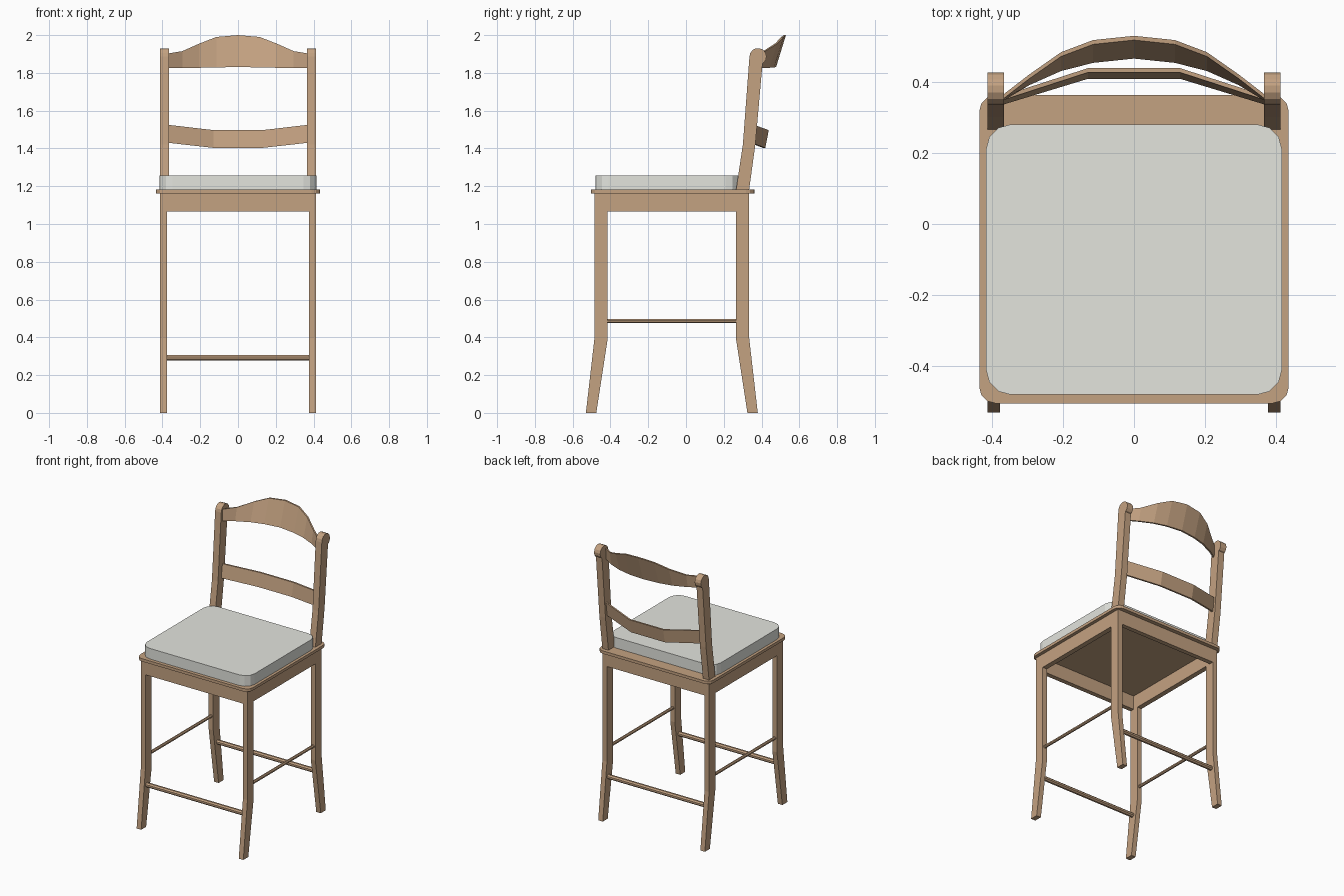
import bpy, bmesh, math
from mathutils import Vector

if "Cube" in bpy.data.objects:
    bpy.data.objects.remove(bpy.data.objects["Cube"])


def material(name, color):
    m = bpy.data.materials.new(name)
    m.diffuse_color = color
    m.use_nodes = True
    m.node_tree.nodes["Principled BSDF"].inputs["Base Color"].default_value = m.diffuse_color
    return m


WOOD = material("wood", (0.55, 0.36, 0.22, 1))
FABRIC = material("fabric", (0.77, 0.78, 0.73, 1))


def make(name, bm, mat=WOOD, mirror=False):
    bmesh.ops.recalc_face_normals(bm, faces=bm.faces)
    me = bpy.data.meshes.new(name)
    bm.to_mesh(me)
    bm.free()
    me.materials.append(mat)
    ob = bpy.data.objects.new(name, me)
    bpy.context.collection.objects.link(ob)
    if mirror:
        ob.modifiers.new("mirror", 'MIRROR').use_mirror_merge = False
    return ob


def loft(name, sections, mat=WOOD, mirror=False):
    """Skin a row of closed sections and cap both ends."""
    bm = bmesh.new()
    rings = [[bm.verts.new(p) for p in s] for s in sections]
    n = len(rings[0])
    for a, b in zip(rings, rings[1:]):
        for i in range(n):
            j = (i + 1) % n
            bm.faces.new((a[i], a[j], b[j], b[i]))
    bm.faces.new(rings[0])
    bm.faces.new(rings[-1])
    return make(name, bm, mat, mirror)


def side_prism(name, yz, x0, x1):
    """Side profile extruded across x, mirrored to the other side."""
    return loft(name, [[(x, y, z) for y, z in yz] for x in (x0, x1)], mirror=True)


def box(name, lo, hi, mirror=False):
    corners = [(lo[0], lo[1]), (hi[0], lo[1]), (hi[0], hi[1]), (lo[0], hi[1])]
    return loft(name, [[(x, y, z) for x, y in corners] for z in (lo[2], hi[2])],
                mirror=mirror)


def rounded_slab(name, x, y0, y1, z0, z1, r, seg, mat):
    pts = []
    for k, (cx, cy) in enumerate([(x - r, y1 - r), (r - x, y1 - r),
                                  (r - x, y0 + r), (x - r, y0 + r)]):
        for i in range(seg + 1):
            a = math.pi / 2 * (k + i / seg)
            pts.append((cx + r * math.cos(a), cy + r * math.sin(a)))
    return loft(name, [[(px, py, z) for px, py in pts] for z in (z0, z1)], mat)


def rung(name, a, b, r, mirror=False):
    a, b = Vector(a), Vector(b)
    d = (b - a).normalized()
    u = d.cross(Vector((0, 0, 1)))
    v = d.cross(u)
    angles = [math.tau * (i + 0.5) / 8 for i in range(8)]
    return loft(name, [[p + (u * math.cos(t) + v * math.sin(t)) * r for t in angles]
                       for p in (a, b)], mirror=mirror)


# Legs with splayed feet
XI, XO = 0.377, 0.412
side_prism("front_leg", [(-0.53, 0), (-0.475, 0), (-0.415, 0.39), (-0.415, 1.163),
                         (-0.484, 1.163), (-0.484, 0.40)], XI, XO)
side_prism("back_leg", [(0.325, 0), (0.38, 0), (0.334, 0.40), (0.334, 1.163),
                        (0.265, 1.163), (0.265, 0.39)], XI, XO)

# Back posts ending in a rounded scroll
scroll = [(0.381 + 0.045 * math.cos(a), 1.886 + 0.045 * math.sin(a))
          for a in (math.radians(-45 + 225 * i / 9) for i in range(10))]
side_prism("back_post", [(0.265, 1.18), (0.334, 1.18), (0.367, 1.42), (0.405, 1.85)]
           + scroll + [(0.301, 1.42)], 0.365, XO)

# Aprons under the seat
box("front_apron", (-XI, -0.484, 1.065), (XI, -0.452, 1.163))
box("back_apron", (-XI, 0.302, 1.065), (XI, 0.334, 1.163))
box("side_apron", (XI, -0.415, 1.065), (XO, 0.265, 1.163), mirror=True)

# Seat board and cushion
rounded_slab("seat", 0.435, -0.504, 0.362, 1.162, 1.182, 0.045, 3, WOOD)
rounded_slab("cushion", 0.416, -0.48, 0.28, 1.182, 1.256, 0.07, 3, FABRIC)

# Rungs between the legs
rung("front_rung", (-0.38, -0.466, 0.291), (0.38, -0.466, 0.291), 0.016)
rung("back_rung", (-0.38, 0.316, 0.291), (0.38, 0.316, 0.291), 0.016)
rung("side_rung", (0.394, -0.42, 0.486), (0.394, 0.27, 0.486), 0.011, mirror=True)


def curved_slat(name, half, t):
    """Rows of x, bottom front y, bottom z, top back y, top z, mirrored about x = 0."""
    rows = [(-r[0],) + r[1:] for r in reversed(half) if r[0] > 0] + half
    return loft(name, [[(x, yb, zb), (x, yb + t, zb), (x, yt, zt), (x, yt - t, zt)]
                       for x, yb, zb, yt, zt in rows])


# Arched crest rail and bowed lower slat
curved_slat("crest_rail", [(0, 0.465, 1.831, 0.529, 2.0), (0.115, 0.453, 1.829, 0.517, 1.99),
                           (0.205, 0.43, 1.827, 0.483, 1.955), (0.295, 0.39, 1.825, 0.42, 1.915),
                           (0.37, 0.345, 1.825, 0.362, 1.903)], 0.012)
curved_slat("lower_slat", [(0.13, 0.408, 1.403, 0.438, 1.497),
                           (0.37, 0.335, 1.43, 0.36, 1.525)], 0.012)
